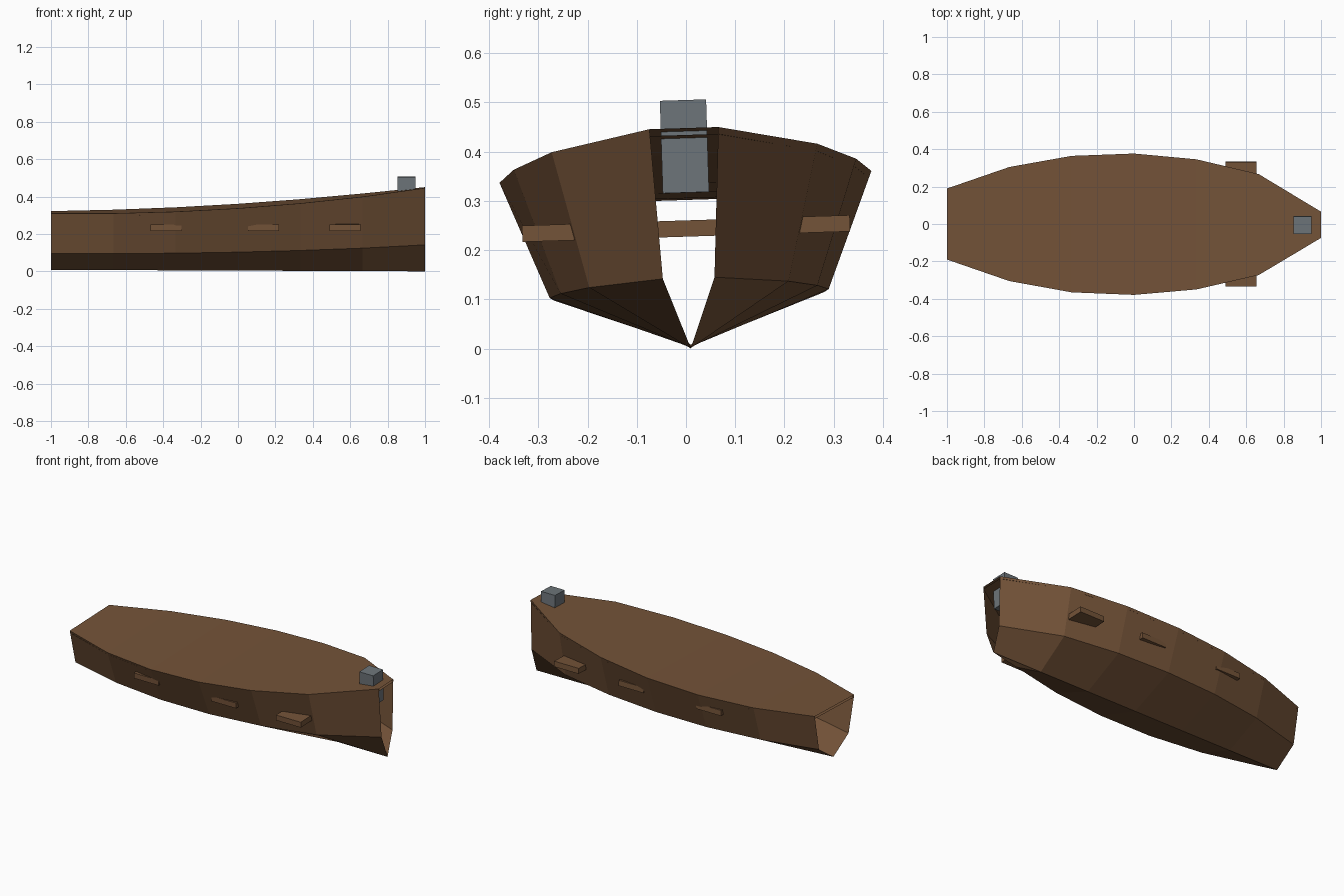
import bpy, bmesh
from mathutils import Matrix

if "Cube" in bpy.data.objects:
    bpy.data.objects.remove(bpy.data.objects["Cube"])

ROLL = 0.032
# whole boat heels slightly about its keel
HEEL = Matrix.Translation((0, 0.01, 0)) @ Matrix.Rotation(ROLL, 4, 'X')


def material(name, rgb):
    m = bpy.data.materials.new(name)
    m.diffuse_color = (*rgb, 1)
    m.use_nodes = True
    m.node_tree.nodes["Principled BSDF"].inputs["Base Color"].default_value = m.diffuse_color
    return m


wood = material("brown_wood", (0.175, 0.087, 0.040))
iron = material("grey_iron", (0.155, 0.178, 0.195))


def add_object(name, bm, mat):
    bm.transform(HEEL)
    me = bpy.data.meshes.new(name)
    bm.to_mesh(me)
    bm.free()
    me.materials.append(mat)
    ob = bpy.data.objects.new(name, me)
    bpy.context.collection.objects.link(ob)
    return ob


def loft(name, sections, mat):
    """Skin a row of open cross-sections."""
    bm = bmesh.new()
    rows = [[bm.verts.new(p) for p in s] for s in sections]
    for a, b in zip(rows, rows[1:]):
        for i in range(len(a) - 1):
            bm.faces.new((a[i], b[i], b[i + 1], a[i + 1]))
    return add_object(name, bm, mat)


def box(name, centre, size, mat):
    bm = bmesh.new()
    bmesh.ops.create_cube(bm, size=1)
    bm.transform(Matrix.Translation(centre) @ Matrix.Diagonal((*size, 1)))
    return add_object(name, bm, mat)


# stations from stern to bow: half width and sheer height
widths = [0.19, 0.305, 0.365, 0.378, 0.348, 0.27, 0.07]
stations = []
for i, w in enumerate(widths):
    t = i / 6
    stations.append((2 * t - 1, w, 0.316 + 0.132 * t * t, 0.008 * (1 - t)))

# hull: port sheer, chine, keel, chine, starboard sheer; both ends open
loft("hull", [[(x, w, h), (x, 0.75 * w, 0.32 * h), (x, 0, k),
               (x, -0.75 * w, 0.32 * h), (x, -w, h)][::-1]
              for x, w, h, k in stations], wood)

# deck skin and the underside just below it
loft("deck", [[(x, -w, h), (x, w, h)] for x, w, h, k in stations], wood)
loft("deck_underside", [[(x, w * 0.985, h - 0.014), (x, -w * 0.985, h - 0.014)]
                        for x, w, h, k in stations], wood)

# cross beams poking through the planking
for n, x in enumerate((-0.385, 0.137, 0.573)):
    box(f"cross_beam_{n + 1}", (x, -0.002, 0.244), (0.166, 0.666, 0.033), wood)

# bow post through the deck
box("bow_post", (0.901, 0, 0.411), (0.094, 0.094, 0.188), iron)
